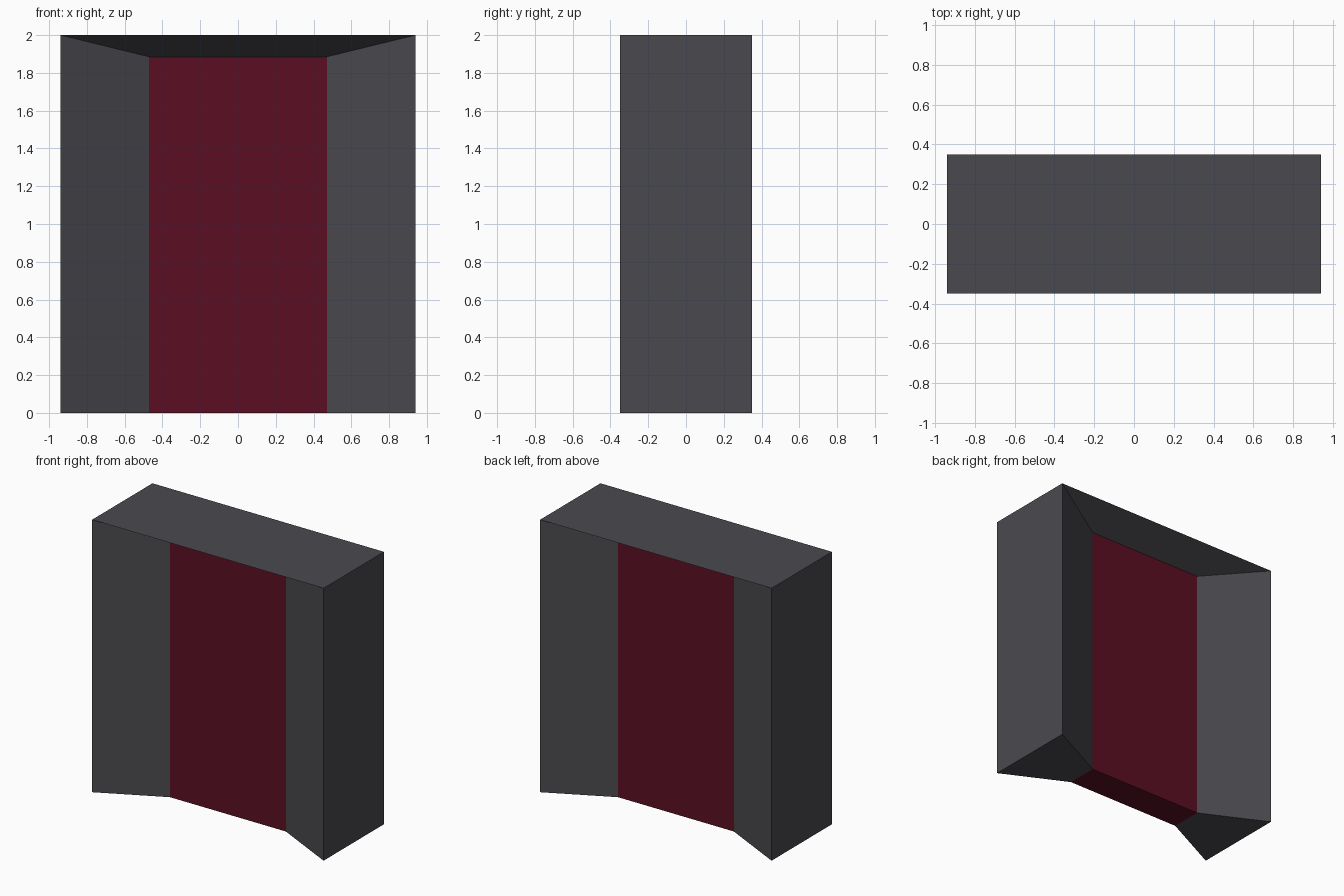
import bpy, bmesh

if "Cube" in bpy.data.objects:
    bpy.data.objects.remove(bpy.data.objects["Cube"])

W, D, H = 0.94, 0.35, 2.0        # outer half width, half depth, height
w, d, h = 0.47, 0.117, 1.885     # panel half width, half depth, height


def material(name, rgb):
    m = bpy.data.materials.new(name)
    m.diffuse_color = (*rgb, 1)
    m.use_nodes = True
    m.node_tree.nodes["Principled BSDF"].inputs["Base Color"].default_value = m.diffuse_color
    return m


def arch(bm, hw, y, top):
    """Open doorway outline: left foot, left top, right top, right foot."""
    return [bm.verts.new(p) for p in
            ((-hw, y, 0), (-hw, y, top), (hw, y, top), (hw, y, 0))]


def finish(bm, name, mat):
    bmesh.ops.recalc_face_normals(bm, faces=bm.faces)
    mesh = bpy.data.meshes.new(name)
    bm.to_mesh(mesh)
    bm.free()
    mesh.materials.append(mat)
    bpy.context.collection.objects.link(bpy.data.objects.new(name, mesh))


grey = material("dark grey", (0.0685, 0.0666, 0.0762))
red = material("dark red", (0.1046, 0.0048, 0.0168))

# Door frame: splayed reveals front and back, flat outside
bm = bmesh.new()
rings = [arch(bm, w, -d, h), arch(bm, W, -D, H), arch(bm, W, D, H), arch(bm, w, d, h)]
for a, b in zip(rings, rings[1:] + rings[:1]):
    if a is rings[3]:
        continue                 # the side against the panel stays open
    for i in range(3):
        bm.faces.new((a[i], a[i + 1], b[i + 1], b[i]))
for end in (0, 3):               # undersides of both jambs
    bm.faces.new([r[end] for r in rings])
finish(bm, "door_frame", grey)

# Red panel: front, back and underside
bm = bmesh.new()
front, back = arch(bm, w, -d, h), arch(bm, w, d, h)
bm.faces.new(front)
bm.faces.new(back[::-1])
bm.faces.new((front[0], front[3], back[3], back[0]))
finish(bm, "door_panel", red)

# Open shells: make sure the panel faces point outwards
mesh = bpy.data.objects["door_panel"].data
bm = bmesh.new()
bm.from_mesh(mesh)
for f in bm.faces:
    c = f.calc_center_median()
    out = f.normal.y * c.y if abs(f.normal.y) > 0.5 else -f.normal.z
    if out < 0:
        f.normal_flip()
bm.to_mesh(mesh)
bm.free()

# Same check for the frame, measured from the jamb or lintel core
mesh = bpy.data.objects["door_frame"].data
bm = bmesh.new()
bm.from_mesh(mesh)
top = max(bm.faces, key=lambda f: f.calc_center_median().z)
if top.normal.z < 0:
    bmesh.ops.reverse_faces(bm, faces=bm.faces)
bm.to_mesh(mesh)
bm.free()
